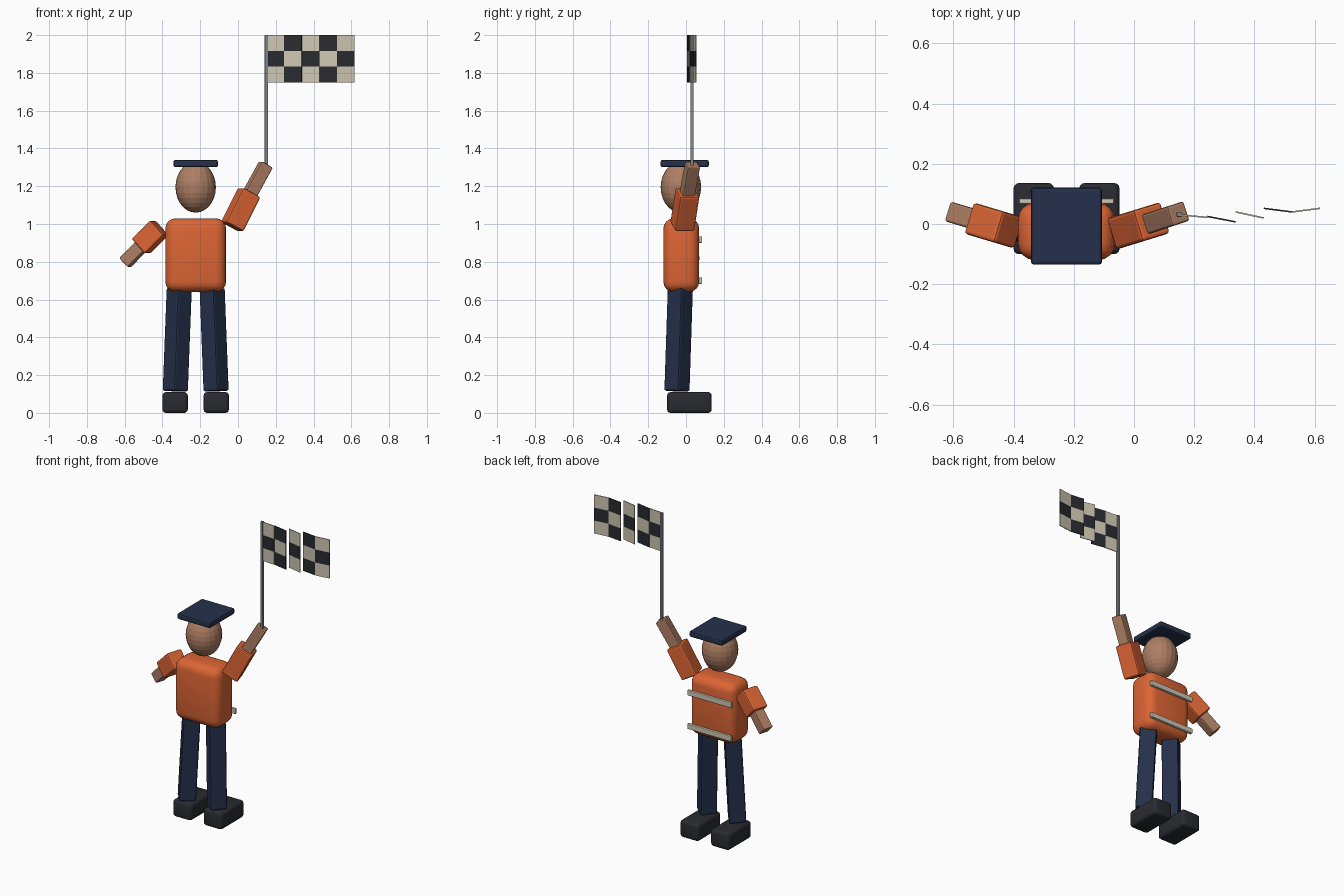
import bpy, bmesh, math
from mathutils import Vector, Matrix

if "Cube" in bpy.data.objects:
    bpy.data.objects.remove(bpy.data.objects["Cube"])


def mat(name, rgb):
    m = bpy.data.materials.new(name)
    m.diffuse_color = (*rgb, 1)
    m.use_nodes = True
    m.node_tree.nodes["Principled BSDF"].inputs["Base Color"].default_value = m.diffuse_color
    return m


ORANGE = mat("orange", (0.72, 0.13, 0.035))
NAVY = mat("navy", (0.018, 0.03, 0.07))
SKIN = mat("skin", (0.42, 0.21, 0.125))
BLACK = mat("black", (0.022, 0.024, 0.03))
CREAM = mat("cream", (0.62, 0.57, 0.45))
STEEL = mat("steel", (0.22, 0.24, 0.27))


def box(name, center, size, material, bevel=0.0, segments=2, rot=None):
    bm = bmesh.new()
    bmesh.ops.create_cube(bm, size=1, matrix=Matrix.Diagonal((*size, 1)))
    if bevel:
        bmesh.ops.bevel(bm, geom=bm.edges[:], offset=bevel, segments=segments,
                        profile=0.5, affect='EDGES')
    mesh = bpy.data.meshes.new(name)
    m = Matrix.Translation(center)
    if rot is not None:
        m = m @ rot.to_matrix().to_4x4()
    bm.transform(m)
    bm.to_mesh(mesh)
    bm.free()
    ob = bpy.data.objects.new(name, mesh)
    bpy.context.collection.objects.link(ob)
    mesh.materials.append(material)
    if segments > 2:
        bpy.ops.object.select_all(action='DESELECT')
        bpy.context.view_layer.objects.active = ob
        ob.select_set(True)
        bpy.ops.object.shade_smooth_by_angle(angle=math.radians(40))
    return ob


def limb(name, a, b, width, material, bevel=0.01):
    """Square bar running from a to b."""
    a, b = Vector(a), Vector(b)
    d = b - a
    return box(name, (a + b) / 2, (width, width, d.length), material, bevel,
               rot=d.to_track_quat('Z', 'Y'))


CX = -0.224  # body centre line

# Torso and reflective back stripes
box("torso", (CX, -0.025, 0.835), (0.322, 0.19, 0.39), ORANGE, 0.055, 4)
for i, z in enumerate((0.70, 0.917)):
    box(f"back_stripe_{i + 1}", (CX, 0.076, z), (0.315, 0.018, 0.034), CREAM, 0.004)

# Head and flat cap
bpy.ops.mesh.primitive_uv_sphere_add(segments=20, ring_count=14, radius=1,
                                     location=(CX, -0.027, 1.195))
head = bpy.context.object
head.name = "head"
head.scale = (0.107, 0.107, 0.135)
head.data.materials.append(SKIN)
box("cap", (CX, -0.007, 1.32), (0.236, 0.256, 0.038), NAVY, 0.01)

# Legs and shoes
for side, s in (("left", -1), ("right", 1)):
    limb(f"{side}_leg", (CX + s * 0.087, -0.03, 0.66), (CX + s * 0.108, -0.048, 0.115),
         0.1, NAVY)
    box(f"{side}_shoe", (CX + s * 0.109, 0.018, 0.055), (0.134, 0.236, 0.11), BLACK, 0.018, 3)

# Lowered arm and raised arm
limb("lowered_upper_arm", (-0.415, -0.02, 0.98), (-0.515, 0.01, 0.882), 0.108, ORANGE)
limb("lowered_forearm", (-0.505, 0.008, 0.89), (-0.598, 0.036, 0.795), 0.068, SKIN, 0.007)
limb("raised_upper_arm", (-0.031, -0.02, 0.985), (0.06, 0.008, 1.167), 0.108, ORANGE)
limb("raised_forearm", (0.06, 0.006, 1.155), (0.148, 0.035, 1.315), 0.068, SKIN, 0.007)

# Flag pole
box("flag_pole", (0.15, 0.032, 1.65), (0.017, 0.017, 0.70), STEEL, 0.002)

# Checkered flag: five stepped columns (left y, right y) of three panels
COLUMNS = [(0.03, 0.022), (0.025, 0.007), (0.04, 0.02), (0.052, 0.04), (0.04, 0.052)]
W, H, X0 = 0.0933, 0.0835, 0.151
for i, (y0, y1) in enumerate(COLUMNS):
    turn = Matrix.Rotation(math.atan2(y1 - y0, W), 3, 'Z').to_quaternion()
    for j in range(3):
        box(f"flag_panel_{i + 1}_{j + 1}",
            (X0 + (i + 0.5) * W, (y0 + y1) / 2, 2.0 - (j + 0.5) * H),
            (math.hypot(W, y1 - y0), 0.005, H),
            BLACK if (i + j) % 2 else CREAM, rot=turn)
